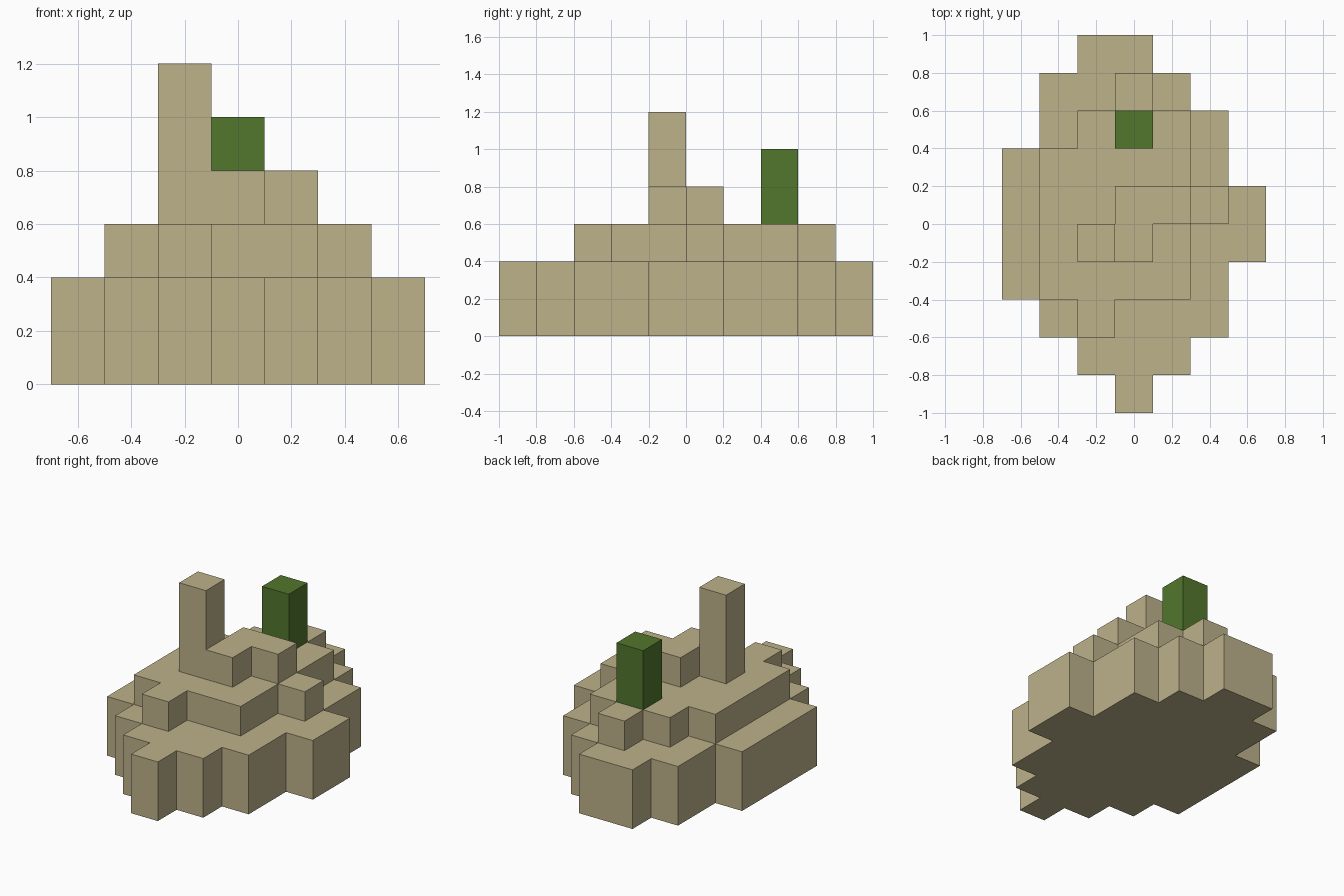
import bpy
import bmesh

CELL = 0.2

default_cube = bpy.data.objects.get("Cube")
if default_cube:
    bpy.data.objects.remove(default_cube, do_unlink=True)


def make_material(name, rgb):
    mat = bpy.data.materials.new(name)
    mat.use_nodes = True
    color = (*rgb, 1.0)
    mat.diffuse_color = color
    mat.node_tree.nodes["Principled BSDF"].inputs["Base Color"].default_value = color
    return mat


sand = make_material("sand", (0.509, 0.445, 0.258))
green = make_material("leaf green", (0.084, 0.184, 0.026))


def stepped_slab(name, rows, y_start, z_low, z_high, mat):
    """Extrude a stepped outline; each row is (left x, right x), one cell deep."""
    left, right = [], []
    for i, (x_min, x_max) in enumerate(rows):
        for y in (y_start + i * CELL, y_start + (i + 1) * CELL):
            left.append((x_min, y))
            right.append((x_max, y))
    outline = []
    for x, y in right + left[::-1]:
        point = (x, round(y, 3), z_low)
        if not outline or outline[-1] != point:
            outline.append(point)

    bm = bmesh.new()
    base = bm.faces.new([bm.verts.new(p) for p in outline])
    result = bmesh.ops.extrude_face_region(bm, geom=[base], use_keep_orig=True)
    top = [g for g in result["geom"] if isinstance(g, bmesh.types.BMVert)]
    bmesh.ops.translate(bm, verts=top, vec=(0, 0, z_high - z_low))
    bmesh.ops.dissolve_limit(bm, angle_limit=0.01, verts=bm.verts[:], edges=bm.edges[:])
    bmesh.ops.recalc_face_normals(bm, faces=bm.faces[:])

    mesh = bpy.data.meshes.new(name)
    bm.to_mesh(mesh)
    bm.free()
    mesh.materials.append(mat)
    obj = bpy.data.objects.new(name, mesh)
    bpy.context.scene.collection.objects.link(obj)
    return obj


# Wide bottom tier
base_rows = [(-0.1, 0.1), (-0.3, 0.3), (-0.5, 0.5), (-0.7, 0.5), (-0.7, 0.7),
             (-0.7, 0.7), (-0.7, 0.5), (-0.5, 0.5), (-0.5, 0.3), (-0.3, 0.1)]
stepped_slab("mound_base", base_rows, -1.0, 0.0, 0.4, sand)

# Middle tier
middle_rows = [(-0.3, -0.1), (-0.5, 0.3), (-0.5, 0.3), (-0.5, 0.5),
               (-0.5, 0.3), (-0.3, 0.3), (-0.1, 0.1)]
stepped_slab("mound_middle", middle_rows, -0.6, 0.4, 0.6, sand)

# Top ridge and the pillar rising from its end
stepped_slab("mound_ridge", [(-0.3, 0.1), (-0.1, 0.3)], -0.2, 0.6, 0.8, sand)
stepped_slab("pillar", [(-0.3, -0.1)], -0.2, 0.8, 1.2, sand)

# Green plant at the back
stepped_slab("plant", [(-0.1, 0.1)], 0.4, 0.6, 1.0, green)
